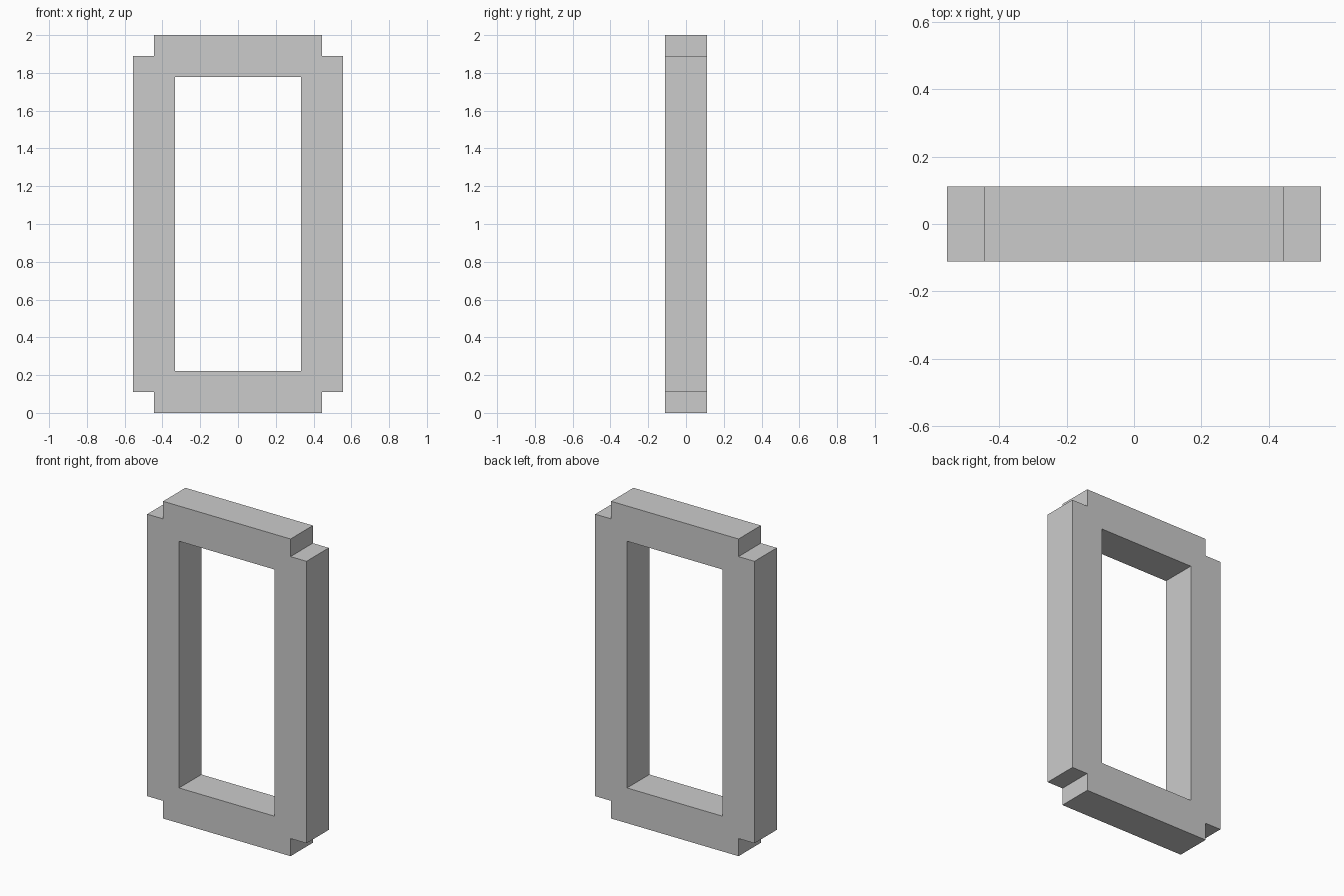
import bpy, bmesh

if "Cube" in bpy.data.objects:
    bpy.data.objects.remove(bpy.data.objects["Cube"])

U = 2 / 18            # the frame sits on a grid of 18 units in height
HALF_DEPTH = U

# Grid lines of the front profile, in units
XS = [-5, -4, -3, 3, 4, 5]
ZS = [0, 1, 2, 16, 17, 18]
LAST = len(XS) - 2


def is_solid(i, k):
    """Leave out the four notched corners and the central opening."""
    corner = i in (0, LAST) and k in (0, LAST)
    opening = i == 2 and k == 2
    return not (corner or opening)


# Front profile as a sheet of cells
bm = bmesh.new()
grid = [[bm.verts.new((x * U, -HALF_DEPTH, z * U)) for z in ZS] for x in XS]
for i in range(LAST + 1):
    for k in range(LAST + 1):
        if is_solid(i, k):
            bm.faces.new((grid[i][k], grid[i + 1][k],
                          grid[i + 1][k + 1], grid[i][k + 1]))
bmesh.ops.delete(bm, geom=[v for v in bm.verts if not v.link_faces], context='VERTS')

# Extrude the sheet to the back
result = bmesh.ops.extrude_face_region(bm, geom=bm.faces[:], use_keep_orig=True)
back = [g for g in result["geom"] if isinstance(g, bmesh.types.BMVert)]
bmesh.ops.translate(bm, verts=back, vec=(0, 2 * HALF_DEPTH, 0))
bmesh.ops.recalc_face_normals(bm, faces=bm.faces[:])

# Frame object
mesh = bpy.data.meshes.new("notched_frame")
bm.to_mesh(mesh)
bm.free()
frame = bpy.data.objects.new("notched_frame", mesh)
bpy.context.collection.objects.link(frame)
